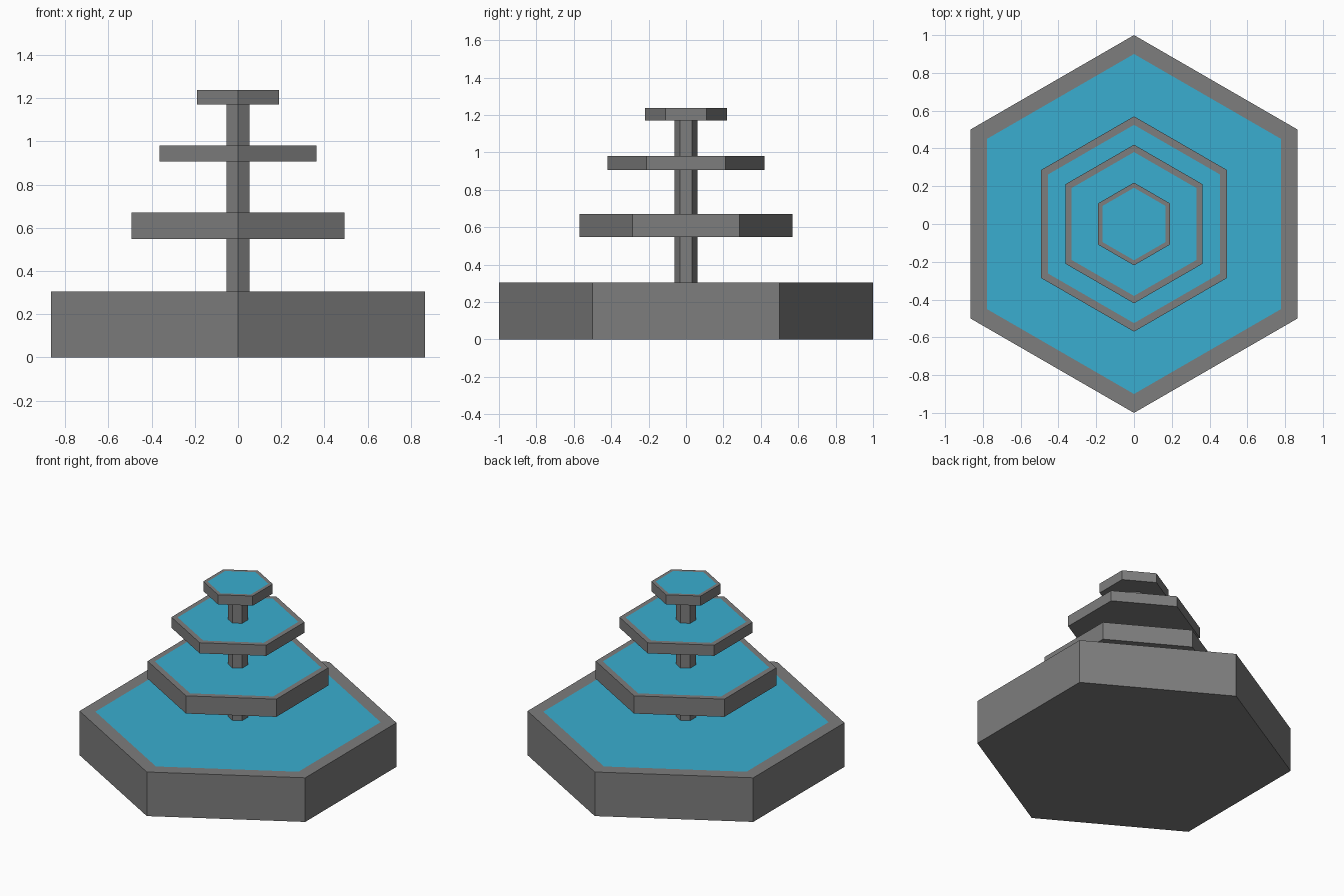
import bpy, bmesh, math

if "Cube" in bpy.data.objects:
    bpy.data.objects.remove(bpy.data.objects["Cube"])


def material(name, color):
    m = bpy.data.materials.new(name)
    m.diffuse_color = (*color, 1.0)
    m.use_nodes = True
    m.node_tree.nodes["Principled BSDF"].inputs["Base Color"].default_value = m.diffuse_color
    return m


stone = material("grey stone", (0.205, 0.205, 0.205))
water = material("blue water", (0.042, 0.42, 0.63))


def hexagon(bm, radius, z):
    """Ring of six vertices with corners pointing along y."""
    angles = [math.pi / 2 + i * math.pi / 3 for i in range(6)]
    return [bm.verts.new((radius * math.cos(a), radius * math.sin(a), z)) for a in angles]


def hex_prism(name, radius, z0, z1, pool_radius=None):
    """Hexagonal prism; with pool_radius the top is a stone rim around flat water."""
    bm = bmesh.new()
    rings = [hexagon(bm, radius, z0), hexagon(bm, radius, z1)]
    if pool_radius:
        rings.append(hexagon(bm, pool_radius, z1))
    for low, high in zip(rings, rings[1:]):
        for i in range(6):
            j = (i + 1) % 6
            bm.faces.new((low[i], low[j], high[j], high[i]))
    bm.faces.new(rings[0][::-1])
    top = bm.faces.new(rings[-1])
    if pool_radius:
        top.material_index = 1
    mesh = bpy.data.meshes.new(name)
    bm.to_mesh(mesh)
    bm.free()
    mesh.materials.append(stone)
    if pool_radius:
        mesh.materials.append(water)
    obj = bpy.data.objects.new(name, mesh)
    bpy.context.collection.objects.link(obj)
    return obj


# Basins: name, outer radius, bottom, top, water radius
for basin in [
    ("base_basin", 1.0, 0.0, 0.306, 0.9),
    ("lower_basin", 0.57, 0.547, 0.67, 0.525),
    ("middle_basin", 0.42, 0.907, 0.981, 0.381),
    ("top_basin", 0.219, 1.17, 1.237, 0.192),
]:
    hex_prism(*basin)

# Central column carrying the basins
hex_prism("column", 0.062, 0.30, 1.18)
